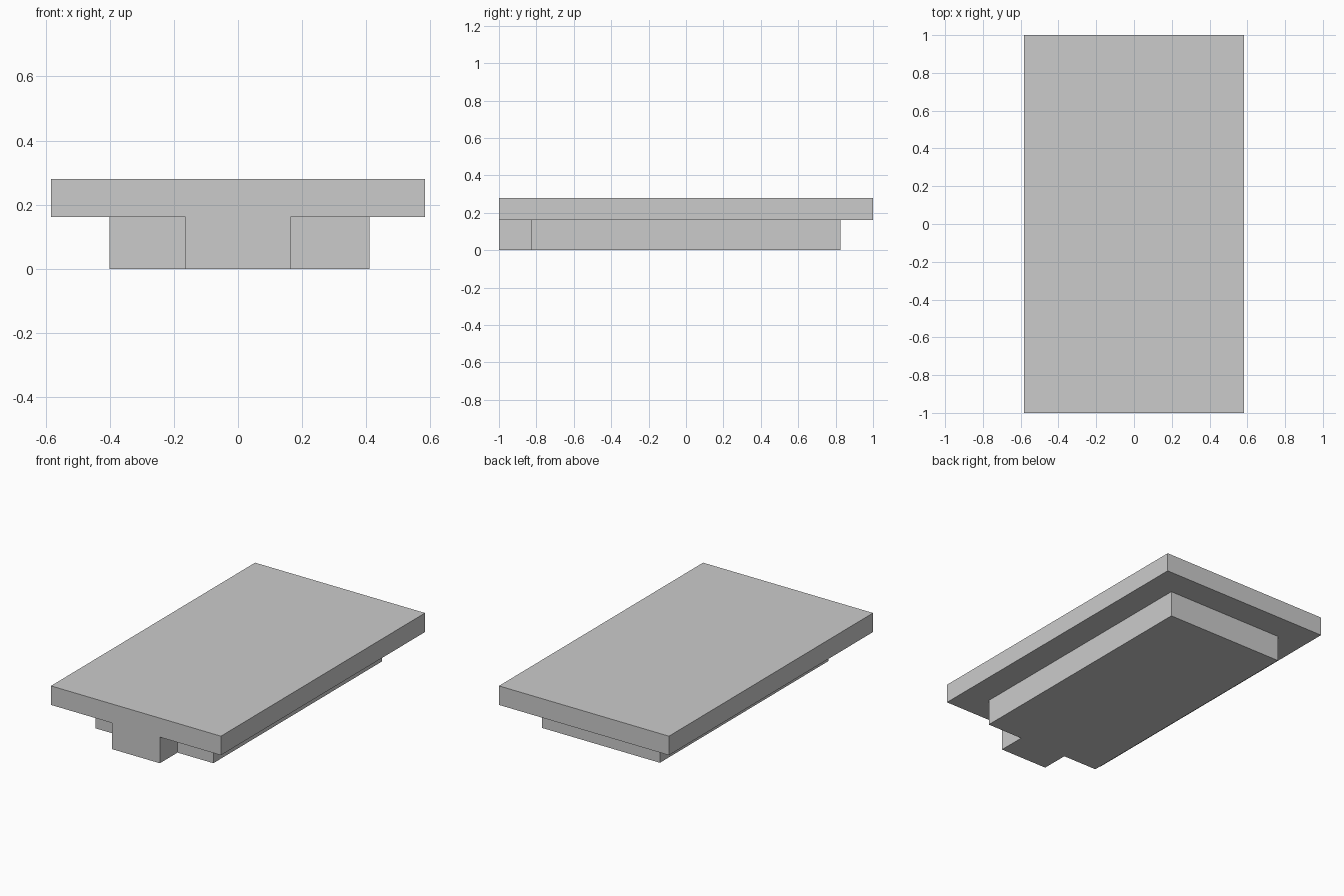
import bpy
import bmesh

cube = bpy.data.objects.get("Cube")
if cube:
    bpy.data.objects.remove(cube, do_unlink=True)

# One plain grey for the whole piece
grey = bpy.data.materials.new("plain_grey")
grey.use_nodes = True
colour = (0.6, 0.6, 0.6, 1)
grey.diffuse_color = colour
grey.node_tree.nodes["Principled BSDF"].inputs["Base Color"].default_value = colour


def prism(name, outline, bottom, top):
    """Extrude a flat outline upward into a closed solid."""
    bm = bmesh.new()
    face = bm.faces.new([bm.verts.new((x, y, bottom)) for x, y in outline])
    raised = bmesh.ops.extrude_face_region(bm, geom=[face])["geom"]
    verts = [v for v in raised if isinstance(v, bmesh.types.BMVert)]
    bmesh.ops.translate(bm, verts=verts, vec=(0, 0, top - bottom))
    bmesh.ops.recalc_face_normals(bm, faces=bm.faces)
    mesh = bpy.data.meshes.new(name)
    bm.to_mesh(mesh)
    bm.free()
    mesh.materials.append(grey)
    obj = bpy.data.objects.new(name, mesh)
    bpy.context.collection.objects.link(obj)
    return obj


# Wide top slab
W, L, UNDER, TOP = 0.583, 1.0, 0.162, 0.28
slab = prism("slab", [(-W, -L), (W, -L), (W, L), (-W, L)], UNDER, TOP)

# Narrower base with a front tab flush with the slab's front edge
LEFT, RIGHT, DEPTH, TAB = 0.41, -0.40, 0.827, 0.164
base = prism("base_with_tab", [
    (RIGHT, -DEPTH), (-TAB, -DEPTH), (-TAB, -L), (TAB, -L),
    (TAB, -DEPTH), (LEFT, -DEPTH), (LEFT, DEPTH), (RIGHT, DEPTH)], 0, UNDER)
base.hide_render = True

# Fuse both into one solid
union = slab.modifiers.new("join_base", "BOOLEAN")
union.operation = "UNION"
union.solver = "EXACT"
union.object = base
bpy.context.view_layer.objects.active = slab
bpy.ops.object.modifier_apply(modifier=union.name)
bpy.data.objects.remove(base, do_unlink=True)
slab.name = "slab_with_base"
